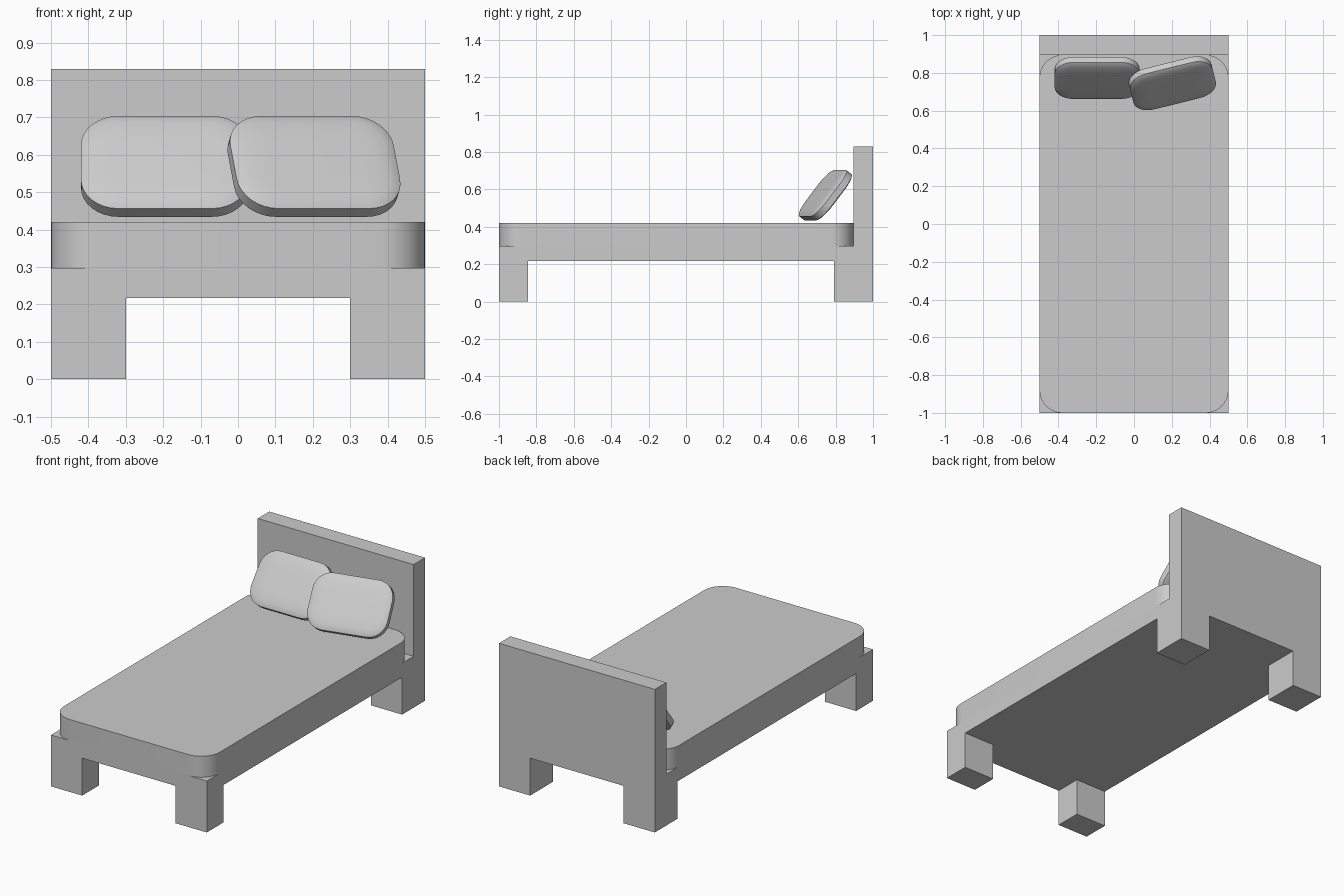
import bpy, bmesh
from math import cos, sin, pi, radians
from mathutils import Vector

if "Cube" in bpy.data.objects:
    bpy.data.objects.remove(bpy.data.objects["Cube"])


def make_object(name, bm):
    bmesh.ops.recalc_face_normals(bm, faces=bm.faces)
    mesh = bpy.data.meshes.new(name)
    bm.to_mesh(mesh)
    bm.free()
    obj = bpy.data.objects.new(name, mesh)
    bpy.context.collection.objects.link(obj)
    return obj


def smooth(obj, angle):
    bpy.ops.object.select_all(action='DESELECT')
    obj.select_set(True)
    bpy.context.view_layer.objects.active = obj
    bpy.ops.object.shade_smooth_by_angle(angle=radians(angle))


def rounded_loop(hx, hy, r, seg):
    """Counter-clockwise rounded rectangle outline."""
    pts = []
    for q, (sx, sy) in enumerate([(1, 1), (-1, 1), (-1, -1), (1, -1)]):
        for k in range(seg + 1):
            a = (q + k / seg) * pi / 2
            pts.append((sx * (hx - r) + r * cos(a), sy * (hy - r) + r * sin(a)))
    return pts


def loft(name, layers):
    """Skin a stack of (outline, z) rings and cap both ends."""
    bm = bmesh.new()
    rings = [[bm.verts.new((x, y, z)) for x, y in pts] for pts, z in layers]
    for a, b in zip(rings, rings[1:]):
        n = len(a)
        for i in range(n):
            j = (i + 1) % n
            bm.faces.new((a[i], a[j], b[j], b[i]))
    bm.faces.new(rings[0][::-1])
    bm.faces.new(rings[-1])
    return make_object(name, bm)


# Bed frame: slab, four corner legs and headboard as one seamless solid
xs = [-0.5, -0.3, 0.3, 0.5]
ys = [-1.0, -0.845, 0.79, 0.895, 1.0]
zs = [0.0, 0.217, 0.298, 0.83]
filled = set()
for i in range(3):
    for j in range(4):
        filled.add((i, j, 1))
        if i != 1 and j != 1:
            filled.add((i, j, 0))
    filled.add((i, 3, 2))

bm = bmesh.new()
grid = {}


def vert(c):
    if c not in grid:
        grid[c] = bm.verts.new((xs[c[0]], ys[c[1]], zs[c[2]]))
    return grid[c]


for cell in sorted(filled):
    for axis in range(3):
        for side in (0, 1):
            near = list(cell)
            near[axis] += 2 * side - 1
            if tuple(near) in filled:
                continue
            corners = []
            for u, v in [(0, 0), (1, 0), (1, 1), (0, 1)]:
                c = list(cell)
                c[axis] += side
                c[(axis + 1) % 3] += u
                c[(axis + 2) % 3] += v
                corners.append(vert(tuple(c)))
            bm.faces.new(corners)
bmesh.ops.recalc_face_normals(bm, faces=bm.faces)
bmesh.ops.dissolve_limit(bm, angle_limit=0.01, verts=bm.verts, edges=bm.edges)
make_object("bed_frame", bm)

# Mattress with rounded corners
outline = rounded_loop(0.5, 0.9475, 0.12, 10)
mattress = loft("mattress", [(outline, 0.298), (outline, 0.42)])
mattress.location.y = -0.0525
smooth(mattress, 30)


# Pillows: flat rim with softly puffed faces, leaning on the headboard
def pillow(name, location, yaw):
    half = [(0.0, 0.018), (0.012, 0.024), (0.03, 0.028), (0.06, 0.031), (0.09, 0.032)]
    layers = [(inset, -z) for inset, z in half[::-1]] + half
    obj = loft(name, [(rounded_loop(0.225 - d, 0.157 - d, 0.1 - d, 8), z)
                      for d, z in layers])
    obj.location = Vector(location)
    obj.rotation_euler = (radians(52), 0, radians(yaw))
    smooth(obj, 40)


pillow("left_pillow", (-0.195, 0.773, 0.569), 0)
pillow("right_pillow", (0.203, 0.745, 0.569), 14)
